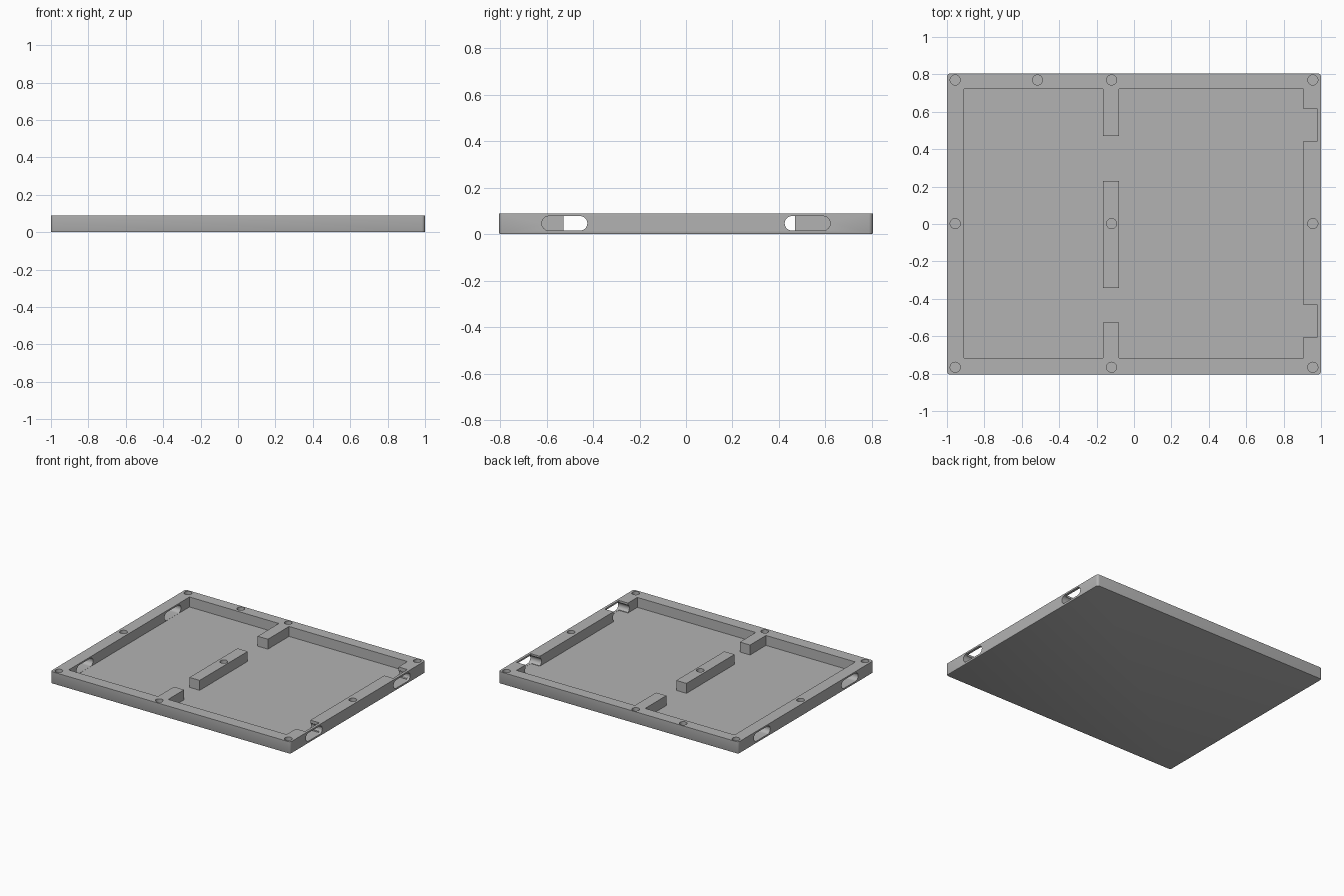
import bpy, bmesh

if "Cube" in bpy.data.objects:
    bpy.data.objects.remove(bpy.data.objects["Cube"], do_unlink=True)

HEIGHT, FLOOR = 0.09, 0.015
TOP = 0.2  # cutters rise clear of the rim

grey = bpy.data.materials.new("plain grey")
grey.use_nodes = True
grey.diffuse_color = (0.45, 0.45, 0.45, 1)
grey.node_tree.nodes["Principled BSDF"].inputs["Base Color"].default_value = (0.45, 0.45, 0.45, 1)


def box(name, x0, x1, y0, y1, z0, z1):
    """Box given by its limits on each axis."""
    bm = bmesh.new()
    bmesh.ops.create_cube(bm, size=1)
    for v in bm.verts:
        v.co = (x1 if v.co.x > 0 else x0, y1 if v.co.y > 0 else y0, z1 if v.co.z > 0 else z0)
    return finish(name, bm)


def finish(name, bm):
    bmesh.ops.recalc_face_normals(bm, faces=bm.faces)
    mesh = bpy.data.meshes.new(name)
    bm.to_mesh(mesh)
    bm.free()
    mesh.materials.append(grey)
    obj = bpy.data.objects.new(name, mesh)
    bpy.context.collection.objects.link(obj)
    return obj


def cylinder(name, x, y, radius, z0, z1):
    bm = bmesh.new()
    bmesh.ops.create_cone(bm, cap_ends=True, segments=32, radius1=radius, radius2=radius, depth=z1 - z0)
    bmesh.ops.translate(bm, verts=bm.verts, vec=(x, y, (z0 + z1) / 2))
    return finish(name, bm)


def apply(obj):
    bpy.ops.object.select_all(action='DESELECT')
    bpy.context.view_layer.objects.active = obj
    obj.select_set(True)
    for mod in list(obj.modifiers):
        bpy.ops.object.modifier_apply(modifier=mod.name)


def cut(obj, cutter):
    """Subtract the cutter, then discard it."""
    cutter.hide_render = True
    mod = obj.modifiers.new("cut", 'BOOLEAN')
    mod.operation, mod.solver, mod.object = 'DIFFERENCE', 'EXACT', cutter
    apply(obj)
    bpy.data.objects.remove(cutter, do_unlink=True)


def pill(name, x0, x1, y, z, half, radius):
    """Rounded slot running along x, long in y."""
    obj = box(name, x0, x1, y - half, y + half, z - radius, z + radius)
    bm = bmesh.new()
    bm.from_mesh(obj.data)
    ends = [e for e in bm.edges if abs(e.verts[0].co.x - e.verts[1].co.x) > 0.01]
    bmesh.ops.bevel(bm, geom=ends, offset=radius * 0.995, segments=10, profile=0.5, affect='EDGES')
    bm.to_mesh(obj.data)
    bm.free()
    return obj


# Outer slab with rounded corners and a softened bottom edge
tray = box("tray", -1, 1, -0.805, 0.805, 0, HEIGHT)
bm = bmesh.new()
bm.from_mesh(tray.data)
corners = [e for e in bm.edges if abs(e.verts[0].co.z - e.verts[1].co.z) > 0.01]
bmesh.ops.bevel(bm, geom=corners, offset=0.018, segments=5, profile=0.5, affect='EDGES')
base = [e for e in bm.edges if all(v.co.z < 0.001 for v in e.verts)]
bmesh.ops.bevel(bm, geom=base, offset=0.006, segments=2, profile=0.5, affect='EDGES')
bm.to_mesh(tray.data)
bm.free()

# Cavity, leaving the centre divider in three pieces
cavity = box("cavity_cutter", -0.91, 0.907, -0.716, 0.722, FLOOR, TOP)
for y0, y1 in ((-0.9, -0.527), (-0.342, 0.23), (0.47, 0.9)):
    cut(cavity, box("divider", -0.165, -0.08, y0, y1, -0.1, TOP + 0.1))
cut(tray, cavity)

# Pockets behind the slots in the left wall
for y0 in (-0.604, 0.445):
    cut(tray, box("pocket_cutter", 0.8, 0.981, y0, y0 + 0.17, FLOOR, TOP))

# Rounded slots through both side walls
for side in (-1, 1):
    for y in (-0.523, 0.523):
        x0, x1 = sorted((side * 0.88, side * 1.1))
        cut(tray, pill("slot_cutter", x0, x1, y, 0.0468, 0.098, 0.031))

# Round blind holes in the rim and the centre divider
holes = [(x, y) for x in (-0.956, -0.12, 0.956) for y in (-0.766, 0.002, 0.77)]
for x, y in holes + [(-0.516, 0.77)]:
    cut(tray, cylinder("hole_cutter", x, y, 0.027, 0.045, TOP))

apply(tray)
bpy.ops.object.shade_smooth_by_angle(angle=0.6)
